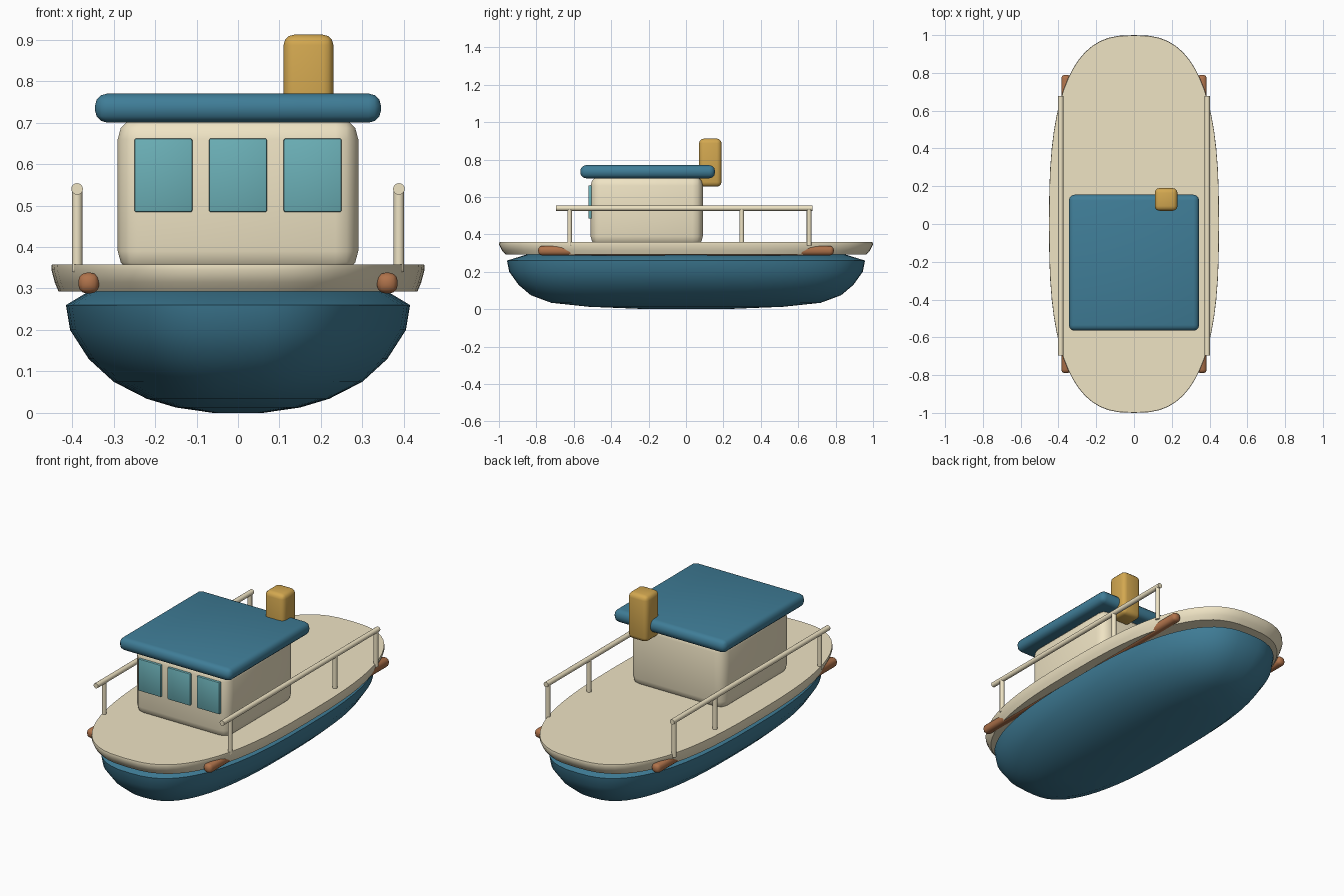
import bpy, bmesh, math
from mathutils import Vector

if "Cube" in bpy.data.objects:
    bpy.data.objects.remove(bpy.data.objects["Cube"])


def material(name, rgb):
    m = bpy.data.materials.new(name)
    m.diffuse_color = (*rgb, 1)
    m.use_nodes = True
    m.node_tree.nodes["Principled BSDF"].inputs["Base Color"].default_value = m.diffuse_color
    return m


BLUE = material("blue_paint", (0.05, 0.205, 0.31))
CREAM = material("cream_paint", (0.86, 0.77, 0.55))
GLASS = material("glass", (0.15, 0.44, 0.48))
GOLD = material("gold_paint", (0.65, 0.39, 0.08))
WOOD = material("wood", (0.43, 0.17, 0.07))


def finish(name, bm, mat, angle=40):
    bmesh.ops.recalc_face_normals(bm, faces=bm.faces)
    me = bpy.data.meshes.new(name)
    bm.to_mesh(me)
    bm.free()
    ob = bpy.data.objects.new(name, me)
    bpy.context.collection.objects.link(ob)
    me.materials.append(mat)
    bpy.ops.object.select_all(action='DESELECT')
    bpy.context.view_layer.objects.active = ob
    ob.select_set(True)
    bpy.ops.object.shade_smooth_by_angle(angle=math.radians(angle))
    return ob


def loft(name, rings, mat, power, angle, n=64):
    """Stack superellipse rings given as (half width, half length, z)."""
    bm = bmesh.new()
    loops = []
    for a, b, z in rings:
        loop = []
        for i in range(n):
            t = math.tau * i / n
            c, s = math.cos(t), math.sin(t)
            x = math.copysign(abs(c) ** (2 / power), c) * a
            y = math.copysign(abs(s) ** (2 / power), s) * b
            loop.append(bm.verts.new((x, y, z)))
        loops.append(loop)
    for lo, hi in zip(loops, loops[1:]):
        for i in range(n):
            j = (i + 1) % n
            bm.faces.new((lo[i], lo[j], hi[j], hi[i]))
    bm.faces.new(loops[0])
    bm.faces.new(loops[-1])
    return finish(name, bm, mat, angle)


def box(name, lo, hi, bevel, mat, segments=3):
    lo, hi = Vector(lo), Vector(hi)
    bm = bmesh.new()
    bmesh.ops.create_cube(bm, size=1)
    bmesh.ops.scale(bm, vec=hi - lo, verts=bm.verts)
    bmesh.ops.translate(bm, vec=(lo + hi) / 2, verts=bm.verts)
    bmesh.ops.bevel(bm, geom=bm.edges[:], offset=bevel, segments=segments,
                    profile=0.5, affect='EDGES')
    return finish(name, bm, mat)


def rod(name, p, q, r, mat):
    p, q = Vector(p), Vector(q)
    bm = bmesh.new()
    bmesh.ops.create_cone(bm, cap_ends=True, segments=16, radius1=r, radius2=r,
                          depth=(q - p).length)
    bmesh.ops.rotate(bm, verts=bm.verts,
                     matrix=(q - p).to_track_quat('Z', 'Y').to_matrix())
    bmesh.ops.translate(bm, vec=(p + q) / 2, verts=bm.verts)
    return finish(name, bm, mat)


# Hull and deck
loft("hull", [(0.06, 0.20, 0.0), (0.15, 0.52, 0.013), (0.22, 0.72, 0.034),
              (0.30, 0.83, 0.075), (0.36, 0.895, 0.13), (0.405, 0.945, 0.20),
              (0.415, 0.957, 0.26), (0.36, 0.85, 0.293)], BLUE, 2.6, 60)
loft("deck", [(0.433, 0.965, 0.293), (0.442, 0.985, 0.315), (0.45, 1.0, 0.345),
              (0.449, 0.998, 0.358)], CREAM, 2.7, 40)

# Cabin, roof and funnel
box("cabin", (-0.29, -0.51, 0.335), (0.29, 0.09, 0.715), 0.055, CREAM)
box("roof", (-0.345, -0.565, 0.70), (0.345, 0.155, 0.77), 0.03, BLUE)
box("funnel", (0.11, 0.07, 0.655), (0.23, 0.19, 0.912), 0.025, GOLD)

# Front windows
for i, x in enumerate((-0.18, 0, 0.18)):
    box(f"window_{i + 1}", (x - 0.07, -0.522, 0.484), (x + 0.07, -0.502, 0.662),
        0.005, GLASS, 2)

# Side railings and rub strips
for side, s in (("left", -1), ("right", 1)):
    x = 0.388 * s
    rod(f"{side}_rail", (x, -0.695, 0.54), (x, 0.677, 0.54), 0.014, CREAM)
    for i, y in enumerate((-0.622, 0.298, 0.658)):
        rod(f"{side}_post_{i + 1}", (x, y, 0.34), (x, y, 0.54), 0.0125, CREAM)
    xs = sorted((0.335 * s, 0.385 * s))
    box(f"{side}_rub_strip", (xs[0], -0.79, 0.288), (xs[1], 0.79, 0.338), 0.02, WOOD)
